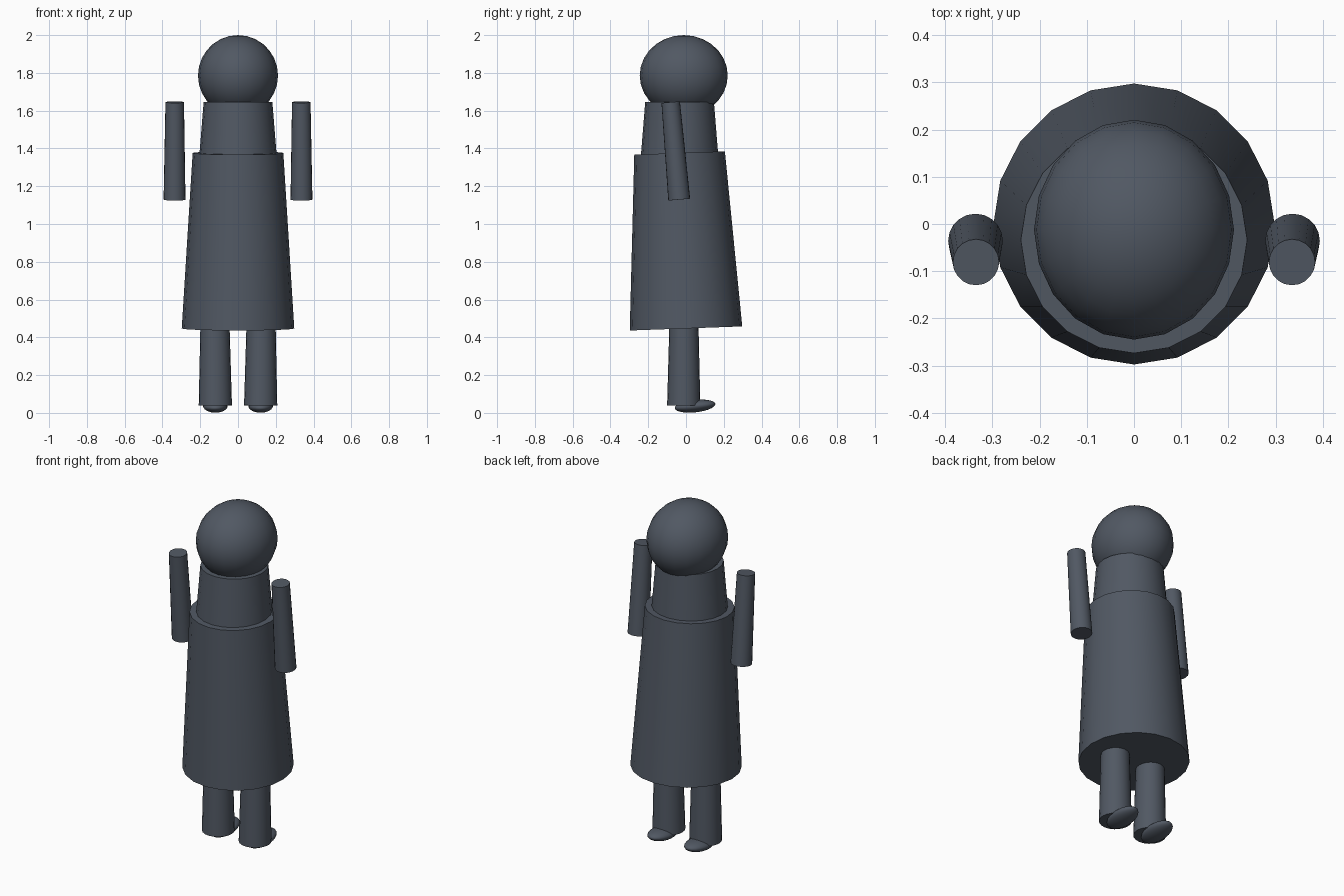
import bpy
from math import radians
from mathutils import Vector

default = bpy.data.objects.get("Cube")
if default:
    bpy.data.objects.remove(default, do_unlink=True)

SIDES = 20
COLOUR = (0.082, 0.098, 0.125, 1)

slate = bpy.data.materials.new("dark_slate")
slate.use_nodes = True
slate.diffuse_color = COLOUR
slate.node_tree.nodes["Principled BSDF"].inputs["Base Color"].default_value = COLOUR


def finish(name):
    obj = bpy.context.object
    obj.name = name
    obj.data.name = name
    obj.data.materials.append(slate)
    bpy.ops.object.shade_smooth_by_angle(angle=radians(35))
    return obj


def tapered(name, bottom, top, r_bottom, r_top):
    """Capped tapered cylinder running between two points."""
    a, b = Vector(bottom), Vector(top)
    axis = b - a
    tilt = Vector((0, 0, 1)).rotation_difference(axis).to_euler()
    bpy.ops.mesh.primitive_cone_add(vertices=SIDES, radius1=r_bottom, radius2=r_top,
                                    depth=axis.length, location=(a + b) / 2, rotation=tilt)
    return finish(name)


def ellipsoid(name, centre, radii, pitch=0):
    bpy.ops.mesh.primitive_uv_sphere_add(segments=SIDES, ring_count=14, radius=1,
                                         location=centre, rotation=(radians(pitch), 0, 0))
    bpy.context.object.scale = radii
    return finish(name)


# Head, upper torso and long robe
ellipsoid("head", (0, -0.012, 1.786), (0.212, 0.233, 0.214))
tapered("upper_torso", (0, -0.034, 1.36), (0, -0.034, 1.645), 0.205, 0.182)
tapered("robe", (0, 0, 0.447), (0, -0.034, 1.376), 0.298, 0.24)

# Paired limbs: left is +x
for side, s in (("left", 1), ("right", -1)):
    tapered(side + "_arm", (s * 0.336, -0.036, 1.129), (s * 0.335, -0.081, 1.645), 0.058, 0.049)
    tapered(side + "_leg", (s * 0.12, -0.012, 0.04), (s * 0.122, -0.011, 0.47), 0.088, 0.077)
    ellipsoid(side + "_foot", (s * 0.12, 0.048, 0.036), (0.065, 0.108, 0.033), pitch=6)
